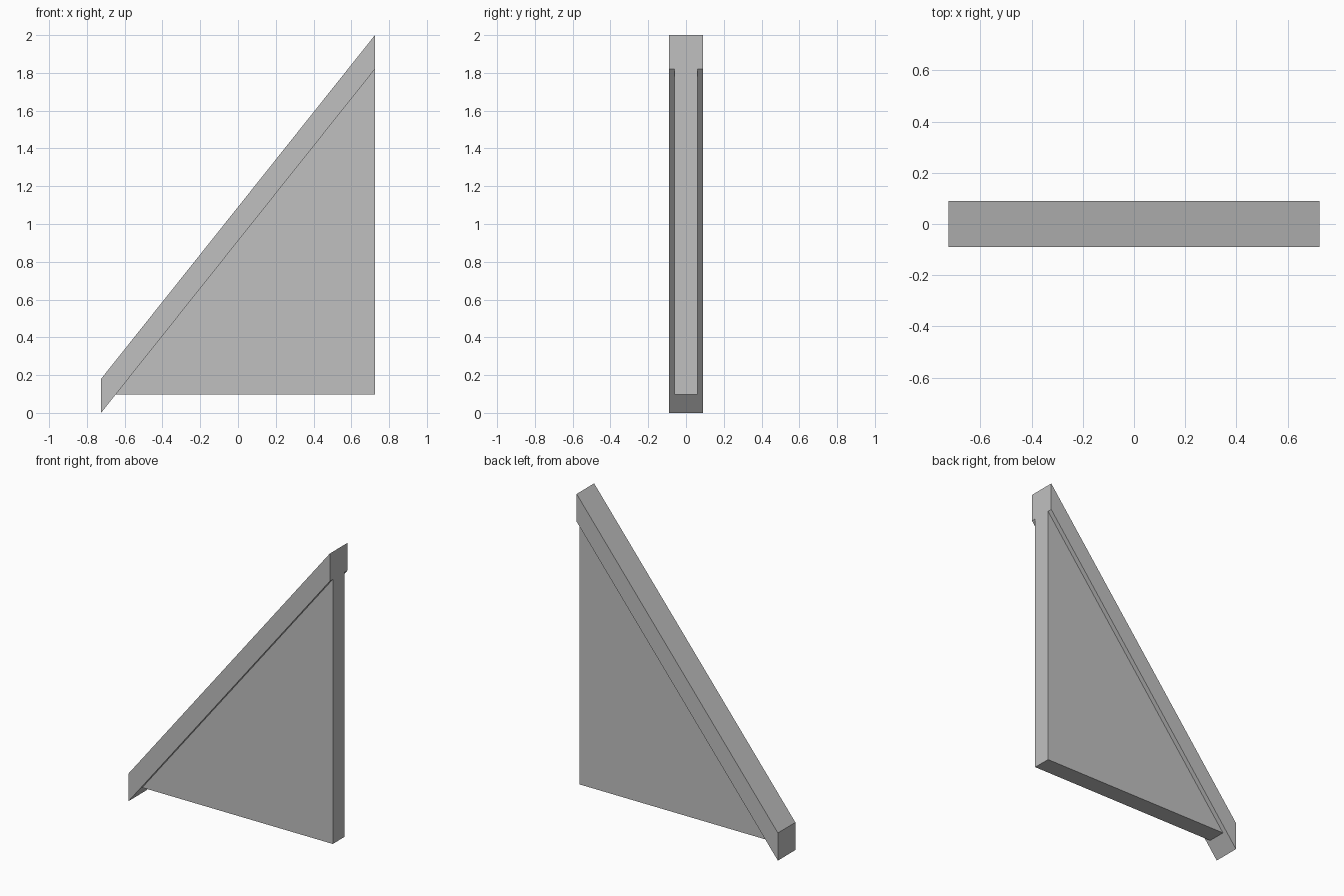
import bpy
import bmesh

cube = bpy.data.objects.get("Cube")
if cube:
    bpy.data.objects.remove(cube, do_unlink=True)

# Single plain grey for both parts
GREY = (0.53, 0.53, 0.53, 1.0)
grey = bpy.data.materials.new("plain_grey")
grey.use_nodes = True
grey.diffuse_color = GREY
grey.node_tree.nodes["Principled BSDF"].inputs["Base Color"].default_value = GREY


def prism(name, profile, half_depth):
    """Extrude an x-z profile symmetrically along y."""
    bm = bmesh.new()
    face = bm.faces.new([bm.verts.new((x, -half_depth, z)) for x, z in profile])
    result = bmesh.ops.extrude_face_region(bm, geom=[face])
    moved = [g for g in result["geom"] if isinstance(g, bmesh.types.BMVert)]
    bmesh.ops.translate(bm, verts=moved, vec=(0, 2 * half_depth, 0))
    bmesh.ops.recalc_face_normals(bm, faces=bm.faces)
    mesh = bpy.data.meshes.new(name)
    bm.to_mesh(mesh)
    bm.free()
    mesh.materials.append(grey)
    obj = bpy.data.objects.new(name, mesh)
    bpy.context.collection.objects.link(obj)
    return obj


HALF = 0.725       # half the overall width
HEIGHT = 2.0
RAIL = 0.18        # vertical thickness of the rail
BASE = 0.097       # underside of the panel
slope = (HEIGHT - RAIL) / (2 * HALF)

# Sloping rail with plumb-cut ends
prism("sloping_rail", [(-HALF, 0), (HALF, HEIGHT - RAIL),
                       (HALF, HEIGHT), (-HALF, RAIL)], 0.09)

# Triangular wall panel beneath the rail
prism("wall_panel", [(-HALF + BASE / slope, BASE), (HALF, BASE),
                     (HALF, HEIGHT - RAIL)], 0.06)
